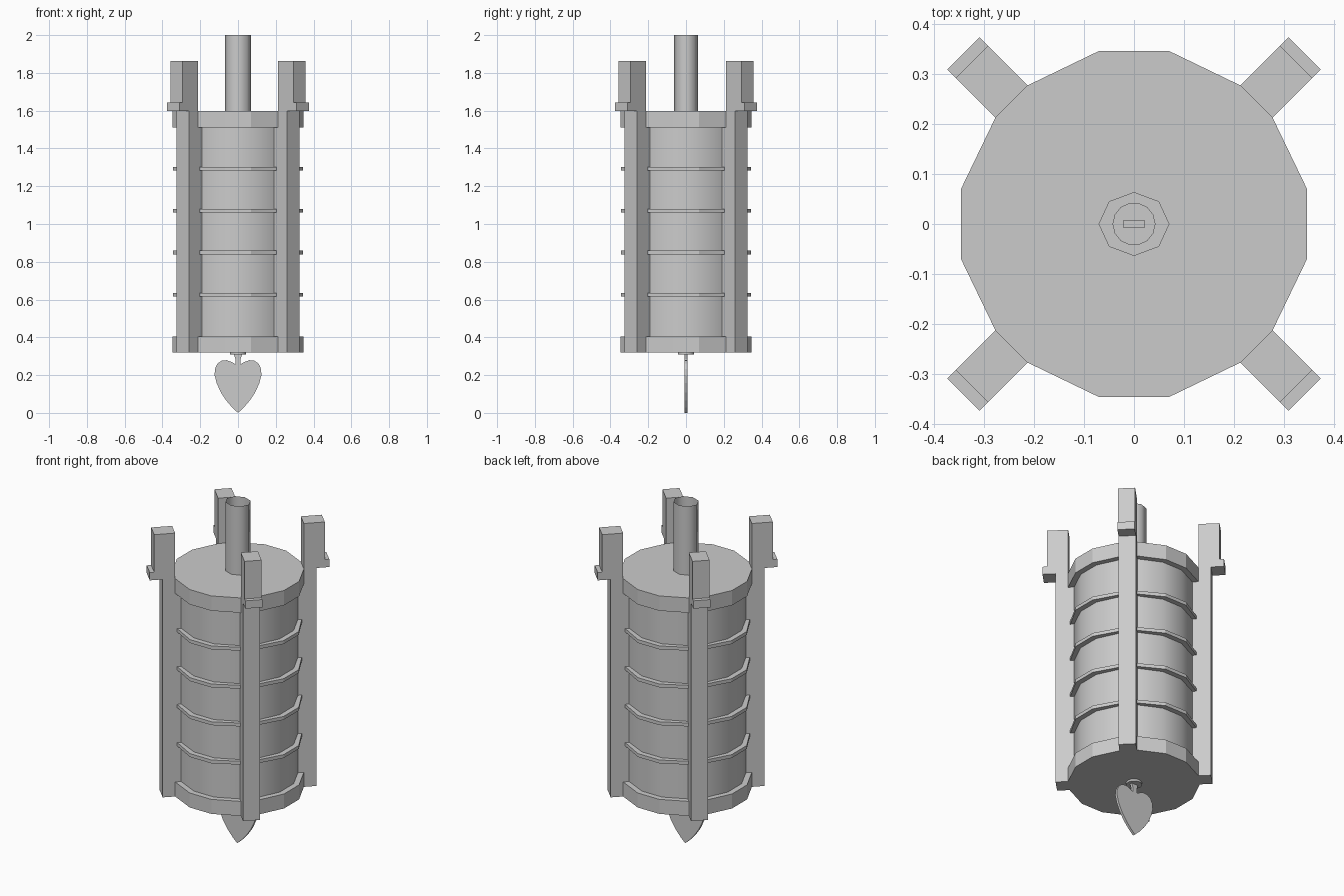
import bpy, bmesh, math

if "Cube" in bpy.data.objects:
    bpy.data.objects.remove(bpy.data.objects["Cube"])


def finish(bm, name, smooth=None, recalc=True):
    if recalc:
        bmesh.ops.recalc_face_normals(bm, faces=bm.faces[:])
    me = bpy.data.meshes.new(name)
    bm.to_mesh(me)
    bm.free()
    ob = bpy.data.objects.new(name, me)
    bpy.context.collection.objects.link(ob)
    if smooth:
        bpy.ops.object.select_all(action='DESELECT')
        ob.select_set(True)
        bpy.context.view_layer.objects.active = ob
        bpy.ops.object.shade_smooth_by_angle(angle=math.radians(smooth))
    return ob


def loft(bm, sections, closed=False):
    """Join a list of (outline, z) loops with quads; returns the vertex loops."""
    loops = [[bm.verts.new((x, y, z)) for x, y in o] for o, z in sections]
    pairs = list(zip(loops, loops[1:]))
    if closed:
        pairs.append((loops[-1], loops[0]))
    for a, b in pairs:
        n = len(a)
        for i in range(n):
            j = (i + 1) % n
            bm.faces.new((a[i], a[j], b[j], b[i]))
    return loops


def prism(name, points, to3d, depth):
    """Extrude a flat profile symmetrically by +-depth."""
    bm = bmesh.new()
    a = [bm.verts.new(to3d(u, v, -depth)) for u, v in points]
    b = [bm.verts.new(to3d(u, v, depth)) for u, v in points]
    bm.faces.new(a)
    bm.faces.new(b[::-1])
    for i in range(len(a)):
        j = (i + 1) % len(a)
        bm.faces.new((a[i], a[j], b[j], b[i]))
    return finish(bm, name)


def outline(quarter):
    """Repeat a quarter outline four times about z."""
    pts = []
    for k in range(4):
        c, s = round(math.cos(k * math.pi / 2)), round(math.sin(k * math.pi / 2))
        pts += [(x * c - y * s, x * s + y * c) for x, y in quarter]
    return pts


def ellipse(rx, ry, n):
    return [(rx * math.cos(2 * math.pi * i / n), ry * math.sin(2 * math.pi * i / n))
            for i in range(n)]


CAP = outline([(.347, .07), (.278, .213), (.213, .278), (.07, .347)])
RING = outline([(.345, .07), (.27, .205), (.205, .27), (.07, .345)])
DRUM = outline([(.315, .065), (.255, .19), (.19, .255), (.065, .315)])
TUBE = ellipse(.07, .063, 8)

# Drum wall
bm = bmesh.new()
loft(bm, [(DRUM, .40), (DRUM, 1.51)])
finish(bm, "drum_wall", 30)

# Bottom cap
bm = bmesh.new()
lo = loft(bm, [(CAP, .32), (CAP, .405), (DRUM, .405)])
bm.faces.new(lo[0][::-1])
finish(bm, "bottom_cap")

# Top cap with a hole for the tube
bm = bmesh.new()
lo = loft(bm, [(DRUM, 1.51), (CAP, 1.51), (CAP, 1.597)])
hole = [bm.verts.new((x, y, 1.597)) for x, y in TUBE]
edges = [bm.edges.new((hole[i], hole[(i + 1) % 8])) for i in range(8)]
rim = [bm.edges.get((lo[2][i], lo[2][(i + 1) % 16])) for i in range(16)]
bmesh.ops.bridge_loops(bm, edges=edges + rim)
finish(bm, "top_cap")

# Open tube
bm = bmesh.new()
loft(bm, [(TUBE, 1.59), (TUBE, 2.0)])
finish(bm, "top_tube", 50)

# Thin rings around the drum
for i, z in enumerate((.625, .849, 1.07, 1.293)):
    bm = bmesh.new()
    loft(bm, [(DRUM, z - .01), (RING, z - .01), (RING, z + .01), (DRUM, z + .01)], True)
    finish(bm, f"drum_ring_{i + 1}")

# Four corner struts with a ledge and a raised post
strut = [(.347, .32), (.414, .32), (.414, 1.597), (.484, 1.597), (.484, 1.643),
         (.46, 1.643), (.46, 1.863), (.347, 1.863), (.347, 1.51), (.305, 1.51),
         (.305, .405), (.347, .405)]
for k in range(4):
    ob = prism(f"corner_strut_{k + 1}", strut, lambda u, v, d: (u, d, v), .046)
    ob.rotation_euler.z = math.radians(45 + 90 * k)

# Hub under the bottom cap
bm = bmesh.new()
lo = loft(bm, [(ellipse(.043, .043, 14), .308), (ellipse(.043, .043, 14), .332)])
bm.faces.new(lo[0][::-1])
bm.faces.new(lo[1])
finish(bm, "hub_disc", 40)

# Heart-shaped pendant with its stem
half = [(.03, .028), (.062, .065), (.09, .107), (.113, .157), (.124, .2), (.122, .233),
        (.108, .262), (.085, .277), (.06, .279), (.035, .27), (.014, .258),
        (.014, .285), (.022, .312), (.022, .34)]
heart = [(0, 0)] + half + [(-x, z) for x, z in reversed(half)]
prism("heart_pendant", heart, lambda u, v, d: (u, d, v), .0075)
